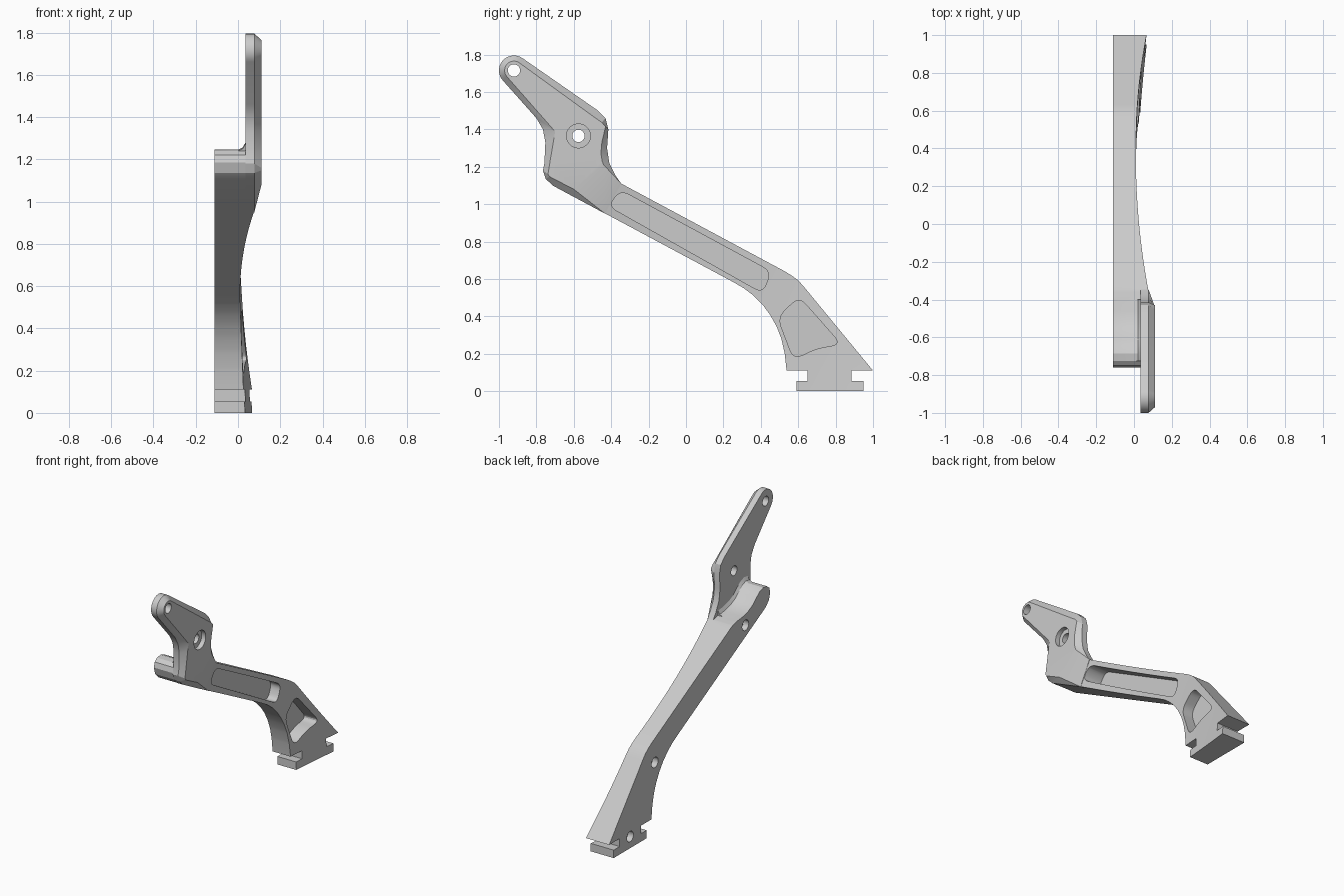
import bpy, bmesh, math
from mathutils import Vector

if "Cube" in bpy.data.objects:
    bpy.data.objects.remove(bpy.data.objects["Cube"])

DY, DZ = -0.882, 0.471          # direction along the arm (y, z)


def finish(bm, name):
    bmesh.ops.recalc_face_normals(bm, faces=bm.faces)
    me = bpy.data.meshes.new(name)
    bm.to_mesh(me)
    bm.free()
    ob = bpy.data.objects.new(name, me)
    bpy.context.collection.objects.link(ob)
    return ob


def loft(name, layers):
    """Skin matching outlines; each layer is (x, [(y, z), ...])."""
    bm = bmesh.new()
    loops = [[bm.verts.new((x, y, z)) for y, z in pts] for x, pts in layers]
    n = len(loops[0])
    for a, b in zip(loops, loops[1:]):
        for i in range(n):
            j = (i + 1) % n
            bm.faces.new((a[i], a[j], b[j], b[i]))
    bm.faces.new(loops[0])
    bm.faces.new(loops[-1])
    return finish(bm, name)


def rounded(pts, r, n=6):
    out = []
    for i, p in enumerate(pts):
        p, a, b = Vector(p), Vector(pts[i - 1]), Vector(pts[(i + 1) % len(pts)])
        s = p + (a - p).normalized() * min(r, (a - p).length * .45)
        e = p + (b - p).normalized() * min(r, (b - p).length * .45)
        for k in range(n + 1):
            u = k / n
            out.append(tuple(s * (1 - u) ** 2 + p * 2 * u * (1 - u) + e * u * u))
    return out


def arc(c, r, a0, a1, n):
    return [(c[0] + r * math.cos(math.radians(a0 + (a1 - a0) * k / n)),
             c[1] + r * math.sin(math.radians(a0 + (a1 - a0) * k / n))) for k in range(n + 1)]


def boolean(target, other, op):
    m = target.modifiers.new(op, 'BOOLEAN')
    m.operation, m.object, m.solver = op, other, 'EXACT'
    bpy.context.view_layer.objects.active = target
    bpy.ops.object.modifier_apply(modifier=m.name)
    bpy.data.objects.remove(other, do_unlink=True)


def cut(target, pts, x0, x1):
    c = loft("cutter", [(x0, pts), (x1, pts)])
    c.hide_render = True
    boolean(target, c, 'DIFFERENCE')


# Arm body outline: foot with rail grooves, arm, and hooked lug
lug_top = [(-.346, 1.11), (-.40, 1.123), (-.46, 1.13), (-.52, 1.145), (-.57, 1.17), (-.61, 1.205),
           (-.645, 1.232), (-.685, 1.246), (-.725, 1.24), (-.75, 1.22)]
body = [(.59, 0), (.95, 0), (.95, .055), (.885, .055), (.885, .11), (1, .11),
        (.625, .565), (.60, .592), (.57, .615), (.53, .64)] + lug_top + [
        (-.76, 1.185), (-.745, 1.135), (-.71, 1.099), (.25, .585), (.31, .55), (.36, .512),
        (.41, .462), (.45, .408), (.485, .345), (.51, .28), (.528, .20), (.538, .11),
        (.65, .11), (.65, .055), (.59, .055)]


def front_x(t):
    if t > .85:
        return .04
    return .01 + (.102 if t > .03 else .076) * (t - .03) ** 2


arm = loft("bracket_arm", [(-.112, body), (.3, body)])
bm = bmesh.new()
bm.from_mesh(arm.data)
for t in [-.84 + k * .06 for k in range(29)] + [.86]:
    bmesh.ops.bisect_plane(bm, geom=bm.verts[:] + bm.edges[:] + bm.faces[:], dist=1e-5,
                           plane_co=(0, DY * t, DZ * t), plane_no=(0, DY, DZ))
for v in bm.verts:
    if v.co.x > .1:
        v.co.x = front_x(v.co.y * DY + v.co.z * DZ)
bmesh.ops.recalc_face_normals(bm, faces=bm.faces)
bm.to_mesh(arm.data)
bm.free()

# Chamfered mounting plate: outer outline and matching inner outline
tip = (-.92, 1.715)
outer = [(-.433, .9495), (-.346, 1.11), (-.375, 1.15), (-.41, 1.22), (-.422, 1.30), (-.415, 1.40),
         (-.43, 1.46), (-.47, 1.50)] + arc(tip, .08, 55, 222, 14) + [
         (-.80, 1.46), (-.765, 1.40), (-.752, 1.33), (-.757, 1.22), (-.765, 1.18),
         (-.75, 1.135), (-.71, 1.098)]
inner = [(-.60, 1.08), (-.44, 1.21), (-.448, 1.23), (-.455, 1.27), (-.45, 1.33), (-.43, 1.415),
         (-.45, 1.437), (-.49, 1.465)] + arc(tip, .05, 55, 222, 14) + [
         (-.71, 1.40), (-.70, 1.385), (-.708, 1.34), (-.725, 1.24), (-.738, 1.16),
         (-.73, 1.148), (-.71, 1.137)]
plate = loft("mounting_plate", [(.035, outer), (.077, outer), (.111, inner)])

# Sloped fillet between lug top and plate
floor = [(-.70, 1.12), (-.40, 1.06)]
low = lug_top[1:-1]
mid = [(y, z + .01) for y, z in low]
high = [(y, z + .045) for y, z in low]
fillet = loft("step_fillet", [(.0, low + floor), (.022, mid + floor), (.042, high + floor)])

boolean(arm, plate, 'UNION')
boolean(arm, fillet, 'UNION')

# Weight-saving pockets
cut(arm, rounded([(-.415, .99), (-.35, 1.075), (.455, .64), (.41, .525)], .05), -.06, .3)
cut(arm, rounded([(.605, .505), (.83, .25), (.70, .23), (.575, .17), (.49, .395)], .055), -.06, .3)

# Through holes, counterbore, and blind holes on the back
cut(arm, arc(tip, .033, 0, 345, 23), -.02, .3)
pivot = (-.575, 1.365)
cut(arm, arc(pivot, .033, 0, 345, 23), -.02, .3)
cut(arm, arc(pivot, .064, 0, 350, 35), .08, .3)
for c in [(-.49, 1.06), (.50, .49), (.77, .08)]:
    cut(arm, arc(c, .036, 0, 345, 23), -.2, -.07)

bpy.ops.object.select_all(action='DESELECT')
arm.select_set(True)
bpy.context.view_layer.objects.active = arm
bpy.ops.object.shade_smooth_by_angle(angle=math.radians(25))
